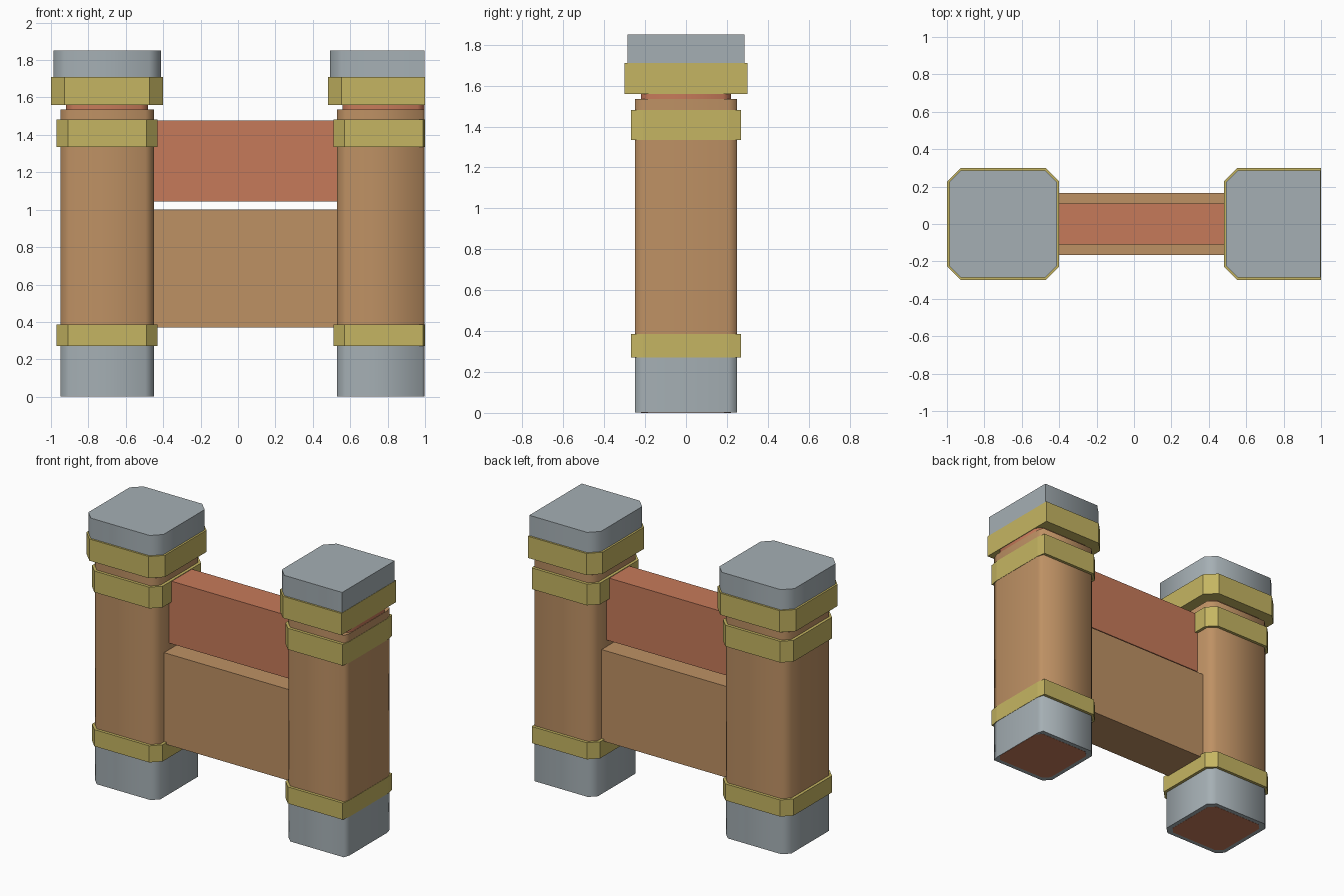
import bpy, bmesh, math

if "Cube" in bpy.data.objects:
    bpy.data.objects.remove(bpy.data.objects["Cube"])


def material(name, rgb):
    m = bpy.data.materials.new(name)
    m.diffuse_color = (*rgb, 1)
    m.use_nodes = True
    m.node_tree.nodes["Principled BSDF"].inputs["Base Color"].default_value = m.diffuse_color
    return m


GREY = material("grey stone", (0.376, 0.429, 0.456))
WOOD = material("brown wood", (0.515, 0.283, 0.127))
RED = material("red wood", (0.565, 0.195, 0.102))
BRASS = material("yellow brass", (0.558, 0.462, 0.122))


def finish(name, bm, mat):
    mesh = bpy.data.meshes.new(name)
    bmesh.ops.recalc_face_normals(bm, faces=bm.faces)
    bm.to_mesh(mesh)
    bm.free()
    mesh.materials.append(mat)
    ob = bpy.data.objects.new(name, mesh)
    bpy.context.collection.objects.link(ob)
    return ob


def prism(name, cx, half, chamfer, z0, z1, mat, limit, smooth=True):
    """Chamfered square column, flattened where it passes the x limit."""
    a, b = half, half - chamfer
    ring = [(a, b), (b, a), (-b, a), (-a, b), (-a, -b), (-b, -a), (b, -a), (a, -b)]
    bm = bmesh.new()
    lo, hi = ([bm.verts.new((min(cx + x, limit), y, z)) for x, y in ring]
              for z in (z0, z1))
    bm.faces.new(lo)
    bm.faces.new(hi)
    for i in range(8):
        j = (i + 1) % 8
        bm.faces.new((lo[i], lo[j], hi[j], hi[i]))
    bmesh.ops.recalc_face_normals(bm, faces=bm.faces)
    if smooth:
        for f in bm.faces:
            f.smooth = True
        for e in bm.edges:
            e.smooth = e.calc_face_angle(0) < math.radians(80)
    return finish(name, bm, mat)


def box(name, x0, x1, half_y, z0, z1, mat):
    bm = bmesh.new()
    bmesh.ops.create_cube(bm, size=1)
    for v in bm.verts:
        v.co = (x1 if v.co.x > 0 else x0, math.copysign(half_y, v.co.y),
                z1 if v.co.z > 0 else z0)
    return finish(name, bm, mat)


# Two posts; the right one is flattened at the module edge x = 1
for side, cx in (("left", -0.70), ("right", 0.78)):
    prism(side + "_core", cx, 0.22, 0.04, 0.0, 1.66, RED, 0.996)
    prism(side + "_foot", cx, 0.25, 0.045, 0.001, 0.31, GREY, 0.998)
    prism(side + "_post", cx, 0.25, 0.045, 0.31, 1.535, WOOD, 0.998)
    prism(side + "_cap", cx, 0.287, 0.062, 1.64, 1.85, GREY, 0.998)
    # Bands around the post
    prism(side + "_lower_band", cx, 0.27, 0.06, 0.27, 0.385, BRASS, 1.0, False)
    prism(side + "_middle_band", cx, 0.27, 0.06, 1.335, 1.482, BRASS, 1.0, False)
    prism(side + "_upper_band", cx, 0.30, 0.073, 1.56, 1.71, BRASS, 1.0, False)

# Panels between the posts
box("lower_panel", -0.46, 0.54, 0.165, 0.37, 1.0, WOOD)
box("upper_rail", -0.46, 0.54, 0.11, 1.045, 1.478, RED)
